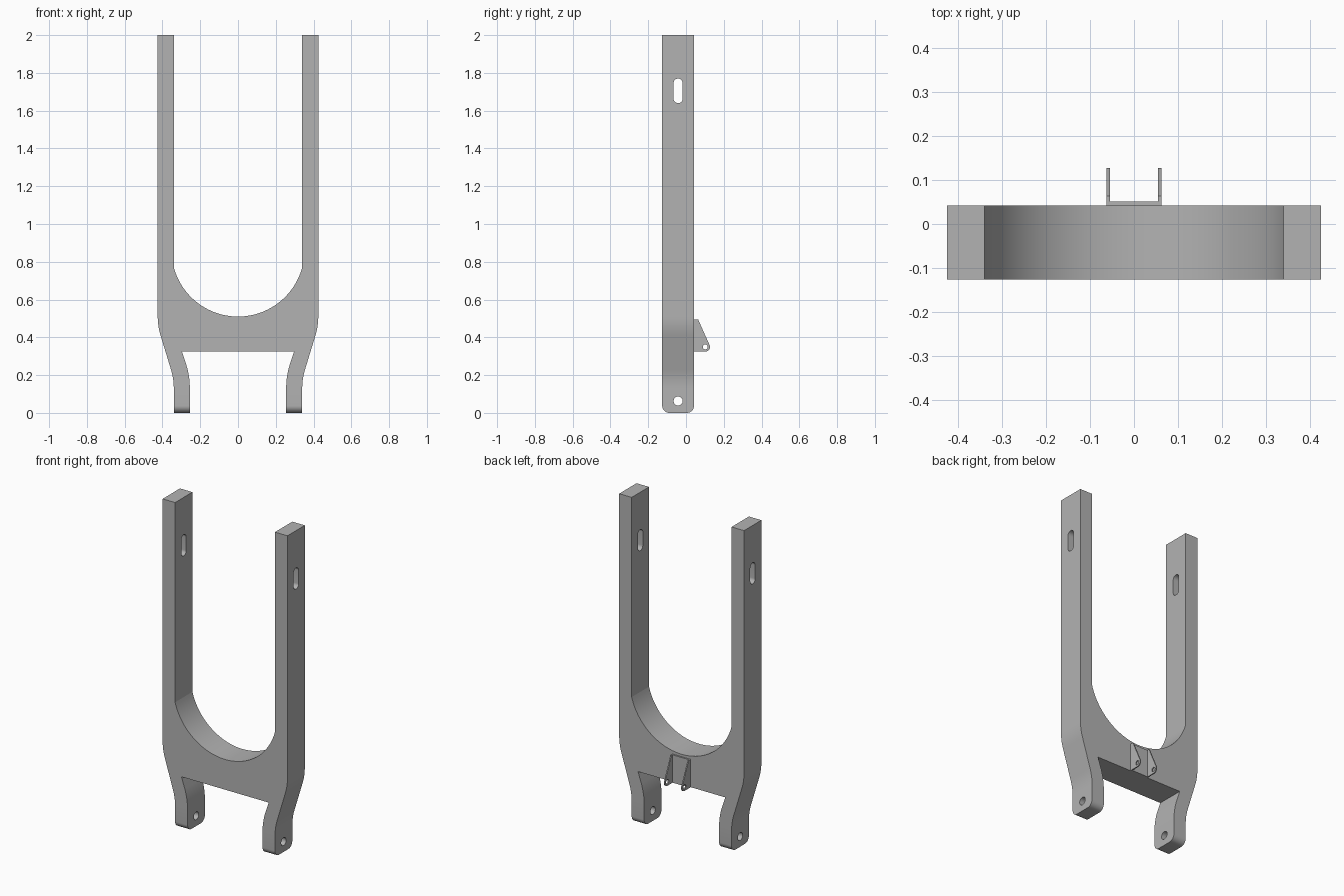
import bpy, bmesh, math
from math import sin, cos, pi, radians

default = bpy.data.objects.get("Cube")
if default:
    bpy.data.objects.remove(default, do_unlink=True)

grey = bpy.data.materials.new("grey_metal")
grey.use_nodes = True
colour = (0.45, 0.45, 0.45, 1)
grey.diffuse_color = colour
grey.node_tree.nodes["Principled BSDF"].inputs["Base Color"].default_value = colour

FRONT, BACK = -0.126, 0.0425
MID = (FRONT + BACK) / 2


def arc(cx, cz, r, start, end, n):
    """Points on an arc, angles in radians."""
    return [(cx + r * cos(start + (end - start) * i / n),
             cz + r * sin(start + (end - start) * i / n)) for i in range(n + 1)]


def prism(name, pts, lo, hi, axis, corner=0.0):
    """Extrude a closed profile along x or y; optionally round the lowest cross edges."""
    place = (lambda p, d: (d, p[0], p[1])) if axis == "x" else (lambda p, d: (p[0], d, p[1]))
    bm = bmesh.new()
    ends = [[bm.verts.new(place(p, d)) for p in pts] for d in (lo, hi)]
    for ring in ends:
        bm.faces.new(ring)
    n = len(pts)
    for i in range(n):
        j = (i + 1) % n
        bm.faces.new((ends[0][i], ends[0][j], ends[1][j], ends[1][i]))
    if corner:
        feet = [e for e in bm.edges if all(abs(v.co.z) < 1e-5 for v in e.verts)
                and abs(e.verts[0].co.y - e.verts[1].co.y) < 1e-5]
        bmesh.ops.bevel(bm, geom=feet, offset=corner, segments=10, profile=0.5,
                        affect="EDGES")
    bmesh.ops.recalc_face_normals(bm, faces=bm.faces)
    mesh = bpy.data.meshes.new(name)
    bm.to_mesh(mesh)
    bm.free()
    mesh.materials.append(grey)
    obj = bpy.data.objects.new(name, mesh)
    bpy.context.collection.objects.link(obj)
    return obj


def activate(obj):
    bpy.ops.object.select_all(action="DESELECT")
    obj.select_set(True)
    bpy.context.view_layer.objects.active = obj


def cut(obj, pts, lo, hi):
    """Cut a hole of the given side profile through the object along x."""
    cutter = prism("hole_cutter", pts, lo, hi, "x")
    cutter.hide_render = True
    mod = obj.modifiers.new("hole", "BOOLEAN")
    mod.operation, mod.solver, mod.object = "DIFFERENCE", "EXACT", cutter
    activate(obj)
    bpy.ops.object.modifier_apply(modifier=mod.name)
    bpy.data.objects.remove(cutter, do_unlink=True)


def smooth(obj):
    activate(obj)
    bpy.ops.object.shade_smooth_by_angle(angle=radians(11))


def circle(y, z, r):
    return arc(y, z, r, 0, 2 * pi, 48)[:-1]


# Fork frame: half profile on the +x side, from the crotch round to the cross bar
OUT, IN, WIDE = 0.425, 0.34, 0.085
BEND, R, LOW, HIGH = radians(17), 0.34, 0.13, 0.51
saddle_r = 0.352
saddle_z = 0.51 + saddle_r
half = arc(0, saddle_z, saddle_r, -pi / 2, -math.acos(IN / saddle_r), 28)
half += [(IN, 2), (OUT, 2)]
half += arc(OUT - R, HIGH, R, 0, -BEND, 10)
half += arc(IN + R, LOW, R, pi - BEND, pi, 10)
half += [(IN, 0), (IN - WIDE, 0)]
half += arc(IN + R, LOW, R + WIDE, pi, pi - BEND, 10)
half += [(0.297, 0.324)]
mirrored = [(-x, z) for x, z in reversed(half[1:])]
frame = prism("fork_frame", half + mirrored, FRONT, BACK, "y", corner=0.038)

# Pivot holes in the feet and slots near the arm tops
cut(frame, circle(MID, 0.063, 0.024), -0.6, 0.6)
slot = arc(MID, 1.746, 0.024, 0, pi, 20) + arc(MID, 1.664, 0.024, pi, 2 * pi, 20)
cut(frame, slot, -0.6, 0.6)
smooth(frame)

# Rear bracket: back plate and two pierced lugs
BOTTOM, TOP, HALF_W, THICK = 0.324, 0.495, 0.062, 0.007
plate = [(BACK, BOTTOM), (BACK + 0.009, BOTTOM), (BACK + 0.009, TOP), (BACK, TOP)]
prism("bracket_back_plate", plate, THICK - HALF_W, HALF_W - THICK, "x")

lug_y, lug_z, lug_r = 0.102, 0.349, 0.025
lug = [(BACK, TOP), (BACK, BOTTOM)]
lug += arc(lug_y, lug_z, lug_r, -pi / 2, radians(25), 16)
lug += [(0.064, TOP)]
for side, lo in (("right", -HALF_W), ("left", HALF_W - THICK)):
    ear = prism(side + "_bracket_lug", lug, lo, lo + THICK, "x")
    cut(ear, circle(lug_y, lug_z, 0.013), lo - 0.01, lo + THICK + 0.01)
    smooth(ear)
